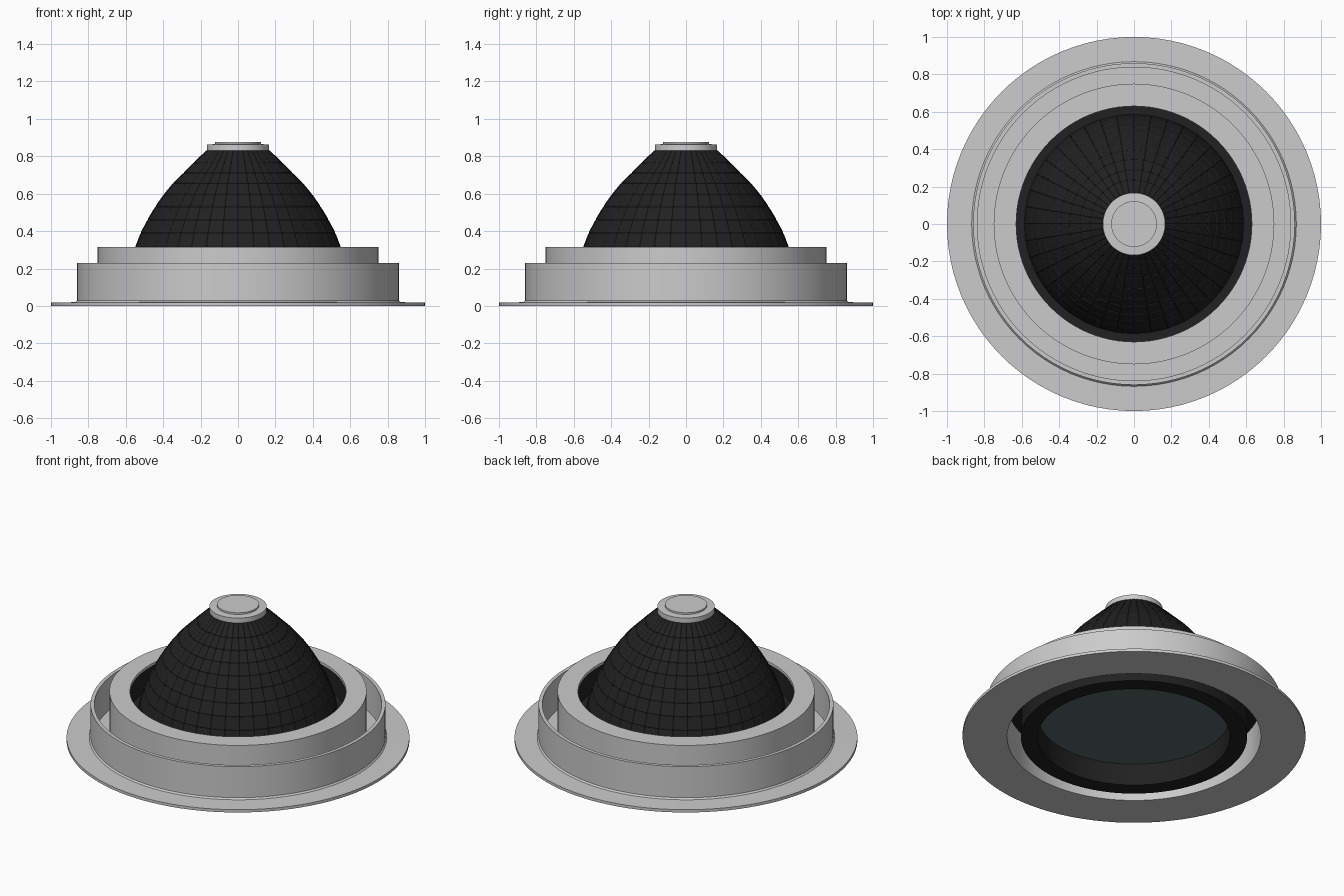
import bpy, bmesh, math

if "Cube" in bpy.data.objects:
    bpy.data.objects.remove(bpy.data.objects["Cube"])


def material(name, color):
    m = bpy.data.materials.new(name)
    m.diffuse_color = color
    m.use_nodes = True
    m.node_tree.nodes["Principled BSDF"].inputs["Base Color"].default_value = m.diffuse_color
    return m


black = material("matte_black", (0.015, 0.015, 0.015, 1))
glass = material("smoky_glass", (0.10, 0.13, 0.13, 1))


def lathe(name, profile, segments=96, closed=True, mat=None, smooth=True, pillow=False):
    """Revolve (radius, height) points about z; open profiles begin and end anywhere."""
    bm = bmesh.new()
    rings = []
    for i in range(segments):
        a = 2 * math.pi * i / segments
        rings.append([bm.verts.new((r * math.cos(a), r * math.sin(a), z)) for r, z in profile])
    n = len(profile)
    for i in range(segments):
        p, q = rings[i], rings[(i + 1) % segments]
        for j in range(n if closed else n - 1):
            k = (j + 1) % n
            bm.faces.new((p[j], q[j], q[k], p[k]))
    bmesh.ops.remove_doubles(bm, verts=bm.verts[:], dist=1e-5)
    bmesh.ops.recalc_face_normals(bm, faces=bm.faces[:])
    if pillow:
        # raise the middle of every facet slightly
        outer = [f for f in bm.faces if f.normal.dot(f.calc_center_median()) > 0]
        bmesh.ops.inset_individual(bm, faces=outer, thickness=0.007, depth=0.003)
    me = bpy.data.meshes.new(name)
    bm.to_mesh(me)
    bm.free()
    ob = bpy.data.objects.new(name, me)
    bpy.context.collection.objects.link(ob)
    if mat:
        me.materials.append(mat)
    if smooth:
        bpy.context.view_layer.objects.active = ob
        ob.select_set(True)
        bpy.ops.object.shade_smooth_by_angle(angle=math.radians(30))
        ob.select_set(False)
    return ob


# Ceiling trim: wide flange with a standing outer wall
lathe("trim_flange", [(0.74, 0), (1.0, 0), (1.0, 0.018), (0.868, 0.02), (0.86, 0.03),
                      (0.86, 0.23), (0.838, 0.23), (0.838, 0.02), (0.74, 0.02)])

# Inner housing ring with a flat top lip
lathe("inner_ring", [(0.74, 0.01), (0.75, 0.01), (0.75, 0.315), (0.63, 0.315),
                     (0.63, 0.30), (0.74, 0.30)])

# Black baffle cup holding the lens
lathe("baffle_cup", [(0.56, 0), (0.66, 0), (0.66, 0.22), (0.74, 0.22), (0.74, 0.30),
                     (0.63, 0.30), (0.63, 0.165), (0.56, 0.165)], mat=black)

# Glass lens
lathe("lens", [(0, 0.14), (0.56, 0.14), (0.56, 0.16), (0, 0.16)], closed=False, mat=glass)

# Faceted reflector dome
lathe("reflector", [(0.585, 0.165), (0.572, 0.24), (0.547, 0.315), (0.518, 0.39),
                    (0.482, 0.46), (0.44, 0.53), (0.395, 0.595), (0.345, 0.655),
                    (0.29, 0.71), (0.235, 0.765), (0.165, 0.832)],
      segments=40, closed=False, mat=black, smooth=False, pillow=True)

# Lamp cap on top of the reflector
lathe("top_cap", [(0, 0.83), (0.167, 0.83), (0.167, 0.863), (0.122, 0.865),
                  (0.122, 0.876), (0, 0.876)], closed=False)
